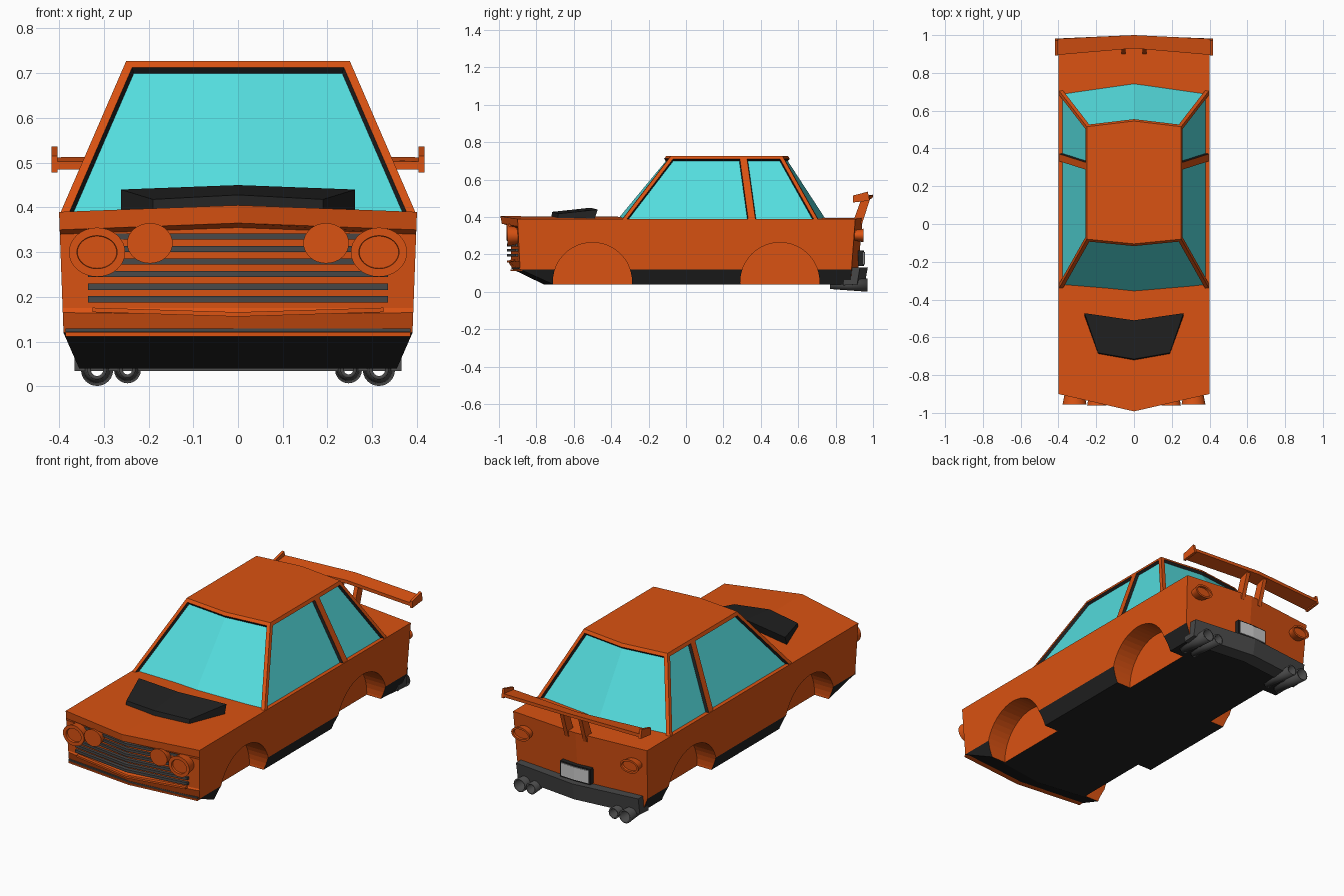
import bpy, bmesh, math
from mathutils import Matrix, Vector

if "Cube" in bpy.data.objects:
    bpy.data.objects.remove(bpy.data.objects["Cube"])


def material(name, r, g, b):
    m = bpy.data.materials.new(name)
    m.use_nodes = True
    m.diffuse_color = (r, g, b, 1)
    m.node_tree.nodes["Principled BSDF"].inputs["Base Color"].default_value = (r, g, b, 1)
    return m


ORANGE = material("orange paint", 0.70, 0.085, 0.006)
BLACK = material("black plastic", 0.016, 0.016, 0.016)
GREY = material("dark grey", 0.065, 0.065, 0.065)
GLASS = material("turquoise glass", 0.09, 0.73, 0.74)
WHITE = material("plate white", 0.6, 0.6, 0.6)


def finish(bm, name, *mats, rule=None):
    bmesh.ops.recalc_face_normals(bm, faces=bm.faces)
    if rule:
        for f in bm.faces:
            f.material_index = rule(f)
    me = bpy.data.meshes.new(name)
    bm.to_mesh(me)
    bm.free()
    for m in mats:
        me.materials.append(m)
    ob = bpy.data.objects.new(name, me)
    bpy.context.collection.objects.link(ob)
    return ob


def vee(name, half, centre, side, *mats, split=None, rule=None):
    """Closed (y, z) outline swept from side to centre to side, V-shaped in plan."""
    n = len(side)
    widths = half if isinstance(half, list) else [half] * n
    bm = bmesh.new()
    cols = []
    for s, pts in ((-1, side), (0, centre), (1, side)):
        cols.append([bm.verts.new((s * w, y, z)) for w, (y, z) in zip(widths, pts)])
    for a, b in zip(cols, cols[1:]):
        for i in range(n):
            j = (i + 1) % n
            bm.faces.new((a[i], a[j], b[j], b[i]))
    for col in (cols[0], cols[2]):
        if split:
            i, j = split
            bm.faces.new(col[i:j + 1])
            bm.faces.new(col[j:] + col[:i + 1])
        else:
            bm.faces.new(col)
    return finish(bm, name, *mats, rule=rule)


def plate(name, x, thick, outline, mat):
    """Flat upright panel with a (y, z) outline."""
    bm = bmesh.new()
    a, b = [[bm.verts.new((x + s * thick / 2, y, z)) for y, z in outline] for s in (-1, 1)]
    bm.faces.new(a)
    bm.faces.new(b)
    for i in range(len(a)):
        j = (i + 1) % len(a)
        bm.faces.new((a[i], a[j], b[j], b[i]))
    return finish(bm, name, mat)


def smooth(ob):
    bpy.ops.object.select_all(action='DESELECT')
    ob.select_set(True)
    bpy.context.view_layer.objects.active = ob
    bpy.ops.object.shade_smooth_by_angle()


def lamp(name, x, y, z, rx, rz, length, facing, rim):
    """Flared round lamp whose outer face is recessed inside a rim."""
    bm = bmesh.new()
    bmesh.ops.create_cone(bm, cap_ends=True, segments=32, radius1=0.75, radius2=1, depth=1)
    bm.transform(Matrix.Translation((x, y, z)) @ Matrix.Diagonal((rx, length, rz, 1))
                 @ Matrix.Rotation(-facing * math.pi / 2, 4, 'X'))
    bm.normal_update()
    cap = [f for f in bm.faces if f.normal.y * facing > 0.9]
    if rim:
        bmesh.ops.inset_region(bm, faces=cap, thickness=rim)
        bmesh.ops.inset_region(bm, faces=cap, thickness=0.001, depth=-0.012)
    smooth(finish(bm, name, ORANGE))


# Body shell: nose, recessed grille face, chin, floor, tail
side = [(-0.90, 0.39), (-0.899, 0.35), (-0.898, 0.34), (-0.89, 0.175), (-0.889, 0.165),
        (-0.887, 0.12), (-0.71, 0.04), (0.88, 0.04), (0.885, 0.12), (0.905, 0.39)]
centre = [(-0.992, 0.405), (-0.985, 0.365), (-0.94, 0.355), (-0.935, 0.175), (-0.95, 0.16),
          (-0.925, 0.12), (-0.76, 0.04), (0.91, 0.04), (0.92, 0.12), (0.945, 0.395)]
widths = [0.355 if z < 0.1 else 0.39 + 0.01 * (z - 0.12) / 0.27 for y, z in side]


def underside(f):
    return int(f.normal.z < -0.3 and f.calc_center_median().z < 0.11)


body = vee("body", widths, centre, side, ORANGE, BLACK, split=(5, 8), rule=underside)

# Wheel wells cut into the body
bm = bmesh.new()
for sx in (-1, 1):
    for y in (-0.5, 0.502):
        bmesh.ops.create_cone(bm, cap_ends=True, segments=48, radius1=0.212, radius2=0.212, depth=0.3,
                              matrix=Matrix.Translation((sx * 0.42, y, 0.052))
                              @ Matrix.Rotation(math.pi / 2, 4, 'Y'))
cutter = finish(bm, "wheel_well_cutter", ORANGE)
cutter.hide_render = True
cut = body.modifiers.new("wheel wells", 'BOOLEAN')
cut.object = cutter
cut.operation = 'DIFFERENCE'
cut.solver = 'EXACT'
bpy.context.view_layer.objects.active = body
bpy.ops.object.modifier_apply(modifier=cut.name)
bpy.data.objects.remove(cutter)

# Cabin with framed, recessed windows
bm = bmesh.new()


def ring(x, z, ys):
    front, front_mid, post, back, back_mid = ys
    pts = [(-x, front), (0, front_mid), (x, front), (x, post), (x, back),
           (0, back_mid), (-x, back), (-x, post)]
    return [bm.verts.new((px, py, z)) for px, py in pts]


low = ring(0.397, 0.388, (-0.34, -0.385, 0.352, 0.705, 0.765))
top = ring(0.25, 0.727, (-0.08, -0.105, 0.305, 0.515, 0.545))
walls = [bm.faces.new((low[i], low[(i + 1) % 8], top[(i + 1) % 8], top[i])) for i in range(8)]
bm.faces.new(top)
bmesh.ops.recalc_face_normals(bm, faces=bm.faces)
if walls[0].normal.y > 0:
    bmesh.ops.reverse_faces(bm, faces=bm.faces)
glass = set()
trim = set()
for group in ((0, 1), (2,), (3,), (4, 5), (6,), (7,)):
    panes = [walls[i] for i in group]
    bmesh.ops.inset_region(bm, faces=panes, thickness=0.019, use_even_offset=True)
    res = bmesh.ops.inset_region(bm, faces=panes, thickness=0.004, depth=-0.015, use_even_offset=True)
    trim.update(res["faces"])
    glass.update(panes)
finish(bm, "cabin", ORANGE, BLACK, GLASS,
       rule=lambda f: 2 if f in glass else 1 if f in trim else 0)

# Hood scoop
vee("hood_scoop", [0.19, 0.19, 0.262, 0.262],
    [(-0.722, 0.395), (-0.715, 0.428), (-0.51, 0.45), (-0.53, 0.40)],
    [(-0.688, 0.39), (-0.682, 0.418), (-0.472, 0.44), (-0.49, 0.385)], BLACK)


def bar(name, half, yc, ys, depth, z0, z1, mat, drop=0.0):
    def box(y, d):
        return [(y, z0 - d), (y + depth, z0 - d), (y + depth, z1 - d), (y, z1 - d)]
    return vee(name, half, box(yc, drop), box(ys, 0), mat)


# Grille slats, frame lip and lower front strips
for i in range(6):
    z = 0.188 + i * 0.028
    bar("grille_slat", 0.335 if z < 0.25 else 0.28, -0.957, -0.912, 0.05, z, z + 0.014, GREY)
bar("grille_lip", 0.325, -0.958, -0.915, 0.05, 0.166, 0.176, ORANGE, drop=0.01)
bar("front_strip", 0.386, -0.934, -0.895, 0.04, 0.122, 0.13, GREY)
bar("front_lip", 0.386, -0.938, -0.898, 0.04, 0.112, 0.12, ORANGE)

# Rear bumper
vee("rear_bumper", 0.365,
    [(0.88, 0.035), (0.955, 0.04), (0.972, 0.13), (0.9, 0.13)],
    [(0.84, 0.035), (0.915, 0.04), (0.93, 0.13), (0.86, 0.13)], GREY)

# Number plate on a black backing
bar("plate_backing", 0.09, 0.925, 0.92, 0.026, 0.138, 0.222, BLACK)
bar("number_plate", 0.082, 0.948, 0.943, 0.008, 0.146, 0.214, WHITE)

# Rear wing
vee("wing", 0.405,
    [(0.93, 0.485), (0.998, 0.502), (1.0, 0.52), (0.93, 0.503)],
    [(0.895, 0.485), (0.982, 0.495), (0.98, 0.512), (0.895, 0.503)], ORANGE)

for sx, label in ((1, "left"), (-1, "right")):
    plate(label + "_wing_end", sx * 0.41, 0.014,
          [(0.893, 0.478), (0.982, 0.488), (0.972, 0.536), (0.893, 0.515)], ORANGE)
    plate(label + "_wing_strut", sx * 0.055, 0.022,
          [(0.895, 0.38), (0.94, 0.36), (0.985, 0.5), (0.935, 0.49)], ORANGE)

    # Lamps
    lamp(label + "_outer_headlight", sx * 0.315, -0.915, 0.30, 0.063, 0.055, 0.08, -1, 0.018)
    lamp(label + "_inner_headlight", sx * 0.197, -0.925, 0.32, 0.051, 0.045, 0.07, -1, 0)
    lamp(label + "_tail_light", sx * 0.325, 0.92, 0.302, 0.055, 0.036, 0.06, 1, 0.01)

    # Twin exhaust pipes, open and flared
    for x, r in ((0.315, 0.036), (0.247, 0.03)):
        bm = bmesh.new()
        bmesh.ops.create_cone(bm, cap_ends=False, segments=24, radius1=r * 0.6, radius2=r, depth=0.2)
        bm.transform(Matrix.Translation((sx * x, 0.87, 0.037)) @ Matrix.Rotation(-math.pi / 2, 4, 'X'))
        pipe = finish(bm, label + "_exhaust_pipe", GREY)
        shell = pipe.modifiers.new("wall", 'SOLIDIFY')
        shell.thickness = 0.008
        smooth(pipe)
